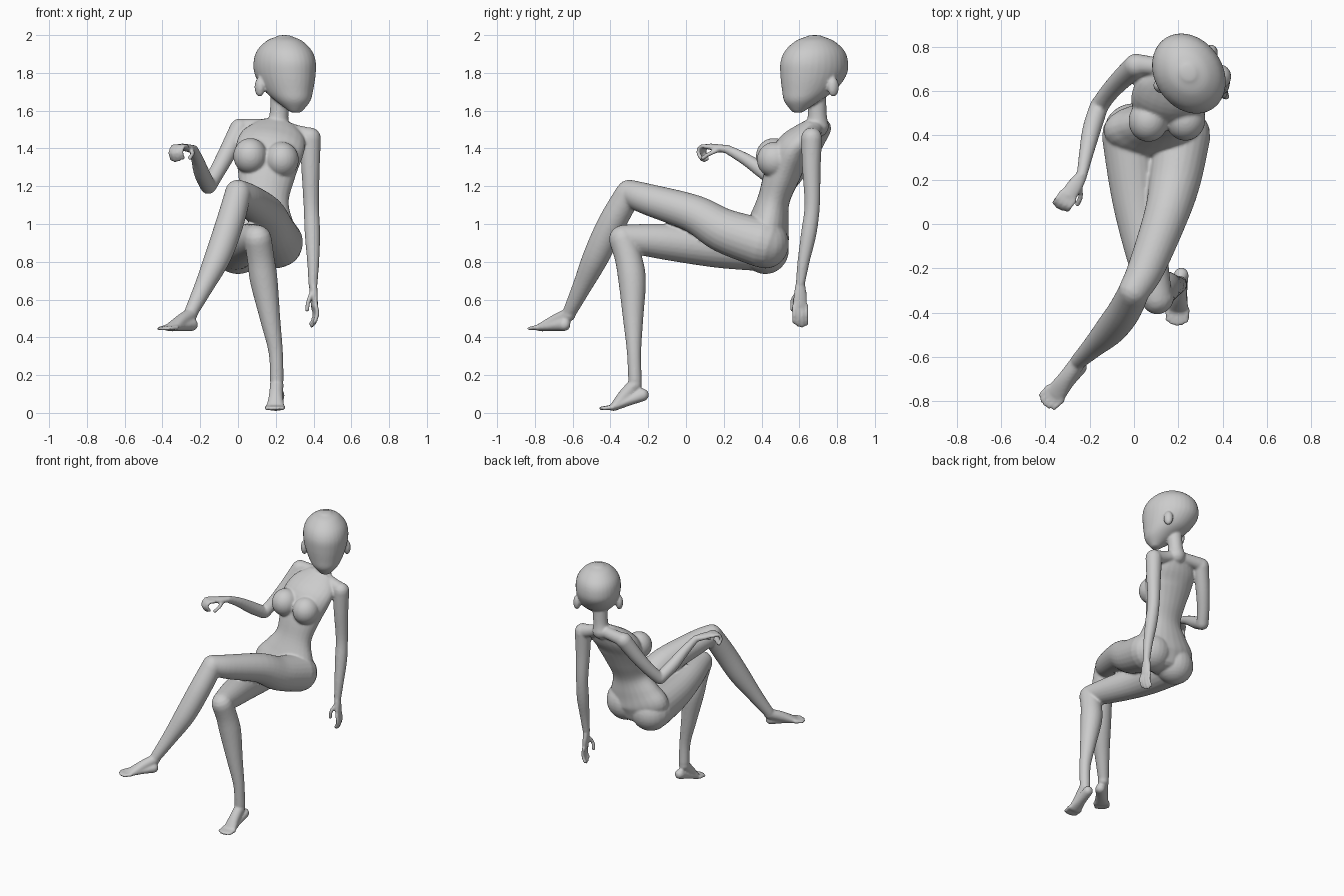
import bpy, bmesh, math
from mathutils import Vector as V, Matrix

bm = bmesh.new()
UP = V((0, 0, 1))


def catmull(p, steps):
    out = []
    for i in range(len(p) - 1):
        a, b, c, d = p[max(i - 1, 0)], p[i], p[i + 1], p[min(i + 2, len(p) - 1)]
        for s in range(steps):
            t = s / steps
            out.append([0.5 * (2 * q + (r - o) * t + (2 * o - 5 * q + 4 * r - w) * t * t
                        + (3 * q - o - 3 * r + w) * t ** 3) for o, q, r, w in zip(a, b, c, d)])
    return out + [list(p[-1])]


def tube(pts, side=(1, 0, 0), axis=None, cap=1.0, n=24, steps=5):
    """Rounded limb through (x, y, z, half width[, half depth]) points."""
    pts = catmull([tuple(p) if len(p) == 5 else (*p, p[3]) for p in pts], steps)
    c = [V(p[:3]) for p in pts]
    rings = []
    for i, p in enumerate(pts):
        t = axis or (c[min(i + 1, len(c) - 1)] - c[max(i - 1, 0)]).normalized()
        s = V(side)
        s = (s - t * s.dot(t)).normalized()
        rings.append((c[i], s, t.cross(s), p[3], p[4], t))
    def ends(r, sign):
        o, s, f, a, b, t = r
        return [(o + t * sign * cap * min(a, b) * math.sin(k), s, f,
                 a * math.cos(k), b * math.cos(k), t) for k in (0.4, 0.8, 1.2, 1.5)]
    rings = ends(rings[0], -1)[::-1] + rings + ends(rings[-1], 1)
    loops = [[bm.verts.new(o + s * a * math.cos(2 * math.pi * k / n) + f * b * math.sin(2 * math.pi * k / n))
              for k in range(n)] for o, s, f, a, b, t in rings]
    for l, m in zip(loops, loops[1:]):
        for k in range(n):
            bm.faces.new((l[k], l[(k + 1) % n], m[(k + 1) % n], m[k]))
    bm.faces.new(loops[0][::-1])
    bm.faces.new(loops[-1])


def ball(center, size, turn=0):
    m = Matrix.Translation(center) @ Matrix.Rotation(turn, 4, 'Z') @ Matrix.Diagonal((*size, 1))
    bmesh.ops.create_uvsphere(bm, u_segments=24, v_segments=16, radius=1, matrix=m)


def foot(ankle, heel, sole, fwd):
    ankle, heel, sole, fwd = V(ankle), V(heel), V(sole), V(fwd).normalized()
    side = fwd.cross(UP).normalized()
    tube([(*ankle, .036), (*ankle.lerp(sole, .5), .038, .034), (*sole, .048, .02)], side)
    tube([(*heel, .034), (*heel.lerp(sole, .5), .036, .026), (*sole, .05, .021)], side)
    for i in range(5):
        k = i - 2
        root = sole + side * k * .021
        tip = root + fwd * (.066 - .004 * k * k) - UP * .006
        tube([(*root, .014), (*root.lerp(tip, .6), .012), (*tip, .011)], side, n=10, steps=2)


def hand(wrist, knuckle, side, bends, thumb):
    wrist, knuckle, side = V(wrist), V(knuckle), V(side).normalized()
    tube([(*wrist, .026, .022), (*wrist.lerp(knuckle, .5), .036, .02), (*knuckle, .038, .016)], side, cap=.6)
    for i in range(4):
        root = knuckle + side * (i - 1.5) * .022
        size = (.95, 1.05, 1, .85)[i]
        tube([(*root, .013)] + [(*(root + V(b) * size), .0115) for b in bends], side, n=10, steps=3)
    tube([(*wrist.lerp(knuckle, .3), .016)] + [(*p, .0125) for p in thumb], side, n=10, steps=3)


# torso
tube([(.09, .42, .83, .17, .1), (.095, .42, .92, .235, .125), (.115, .44, 1.02, .19, .105),
      (.135, .465, 1.13, .135, .085), (.15, .505, 1.25, .15, .095), (.165, .56, 1.38, .18, .1),
      (.19, .63, 1.46, .17, .08), (.205, .68, 1.52, .11, .05)], cap=.5)
for x, y, z in ((.065, .465, 1.36), (.232, .47, 1.34)):
    ball((x, y, z), (.09, .095, .095))
ball((0, .42, .865), (.135, .125, .13))
ball((.195, .42, .895), (.14, .125, .13))

# shoulders and neck
tube([(.01, .72, 1.51, .048), (.1, .71, 1.515, .042), (.21, .69, 1.515, .042),
      (.3, .675, 1.485, .042), (.385, .665, 1.457, .052)], side=(0, 1, 0))
tube([(.21, .695, 1.52, .062), (.217, .695, 1.58, .05), (.225, .69, 1.7, .052)])

# head turned to its left
FWD, SIDE, MID = V((.56, -.83, 0)), V((.83, .56, 0)), V((.25, .675, 0))
tube([(*(MID + FWD * d + UP * z), a, b) for z, d, a, b in (
    (1.595, .1, .034, .03), (1.65, .075, .088, .095), (1.71, .03, .123, .15),
    (1.79, 0, .148, .187), (1.86, -.005, .152, .19), (1.92, -.008, .134, .164),
    (1.97, -.008, .088, .105), (1.992, -.008, .04, .045))], SIDE, axis=UP, cap=.2, n=32)
for s in (-1, 1):
    ball(MID + SIDE * s * .143 - FWD * .03 + UP * 1.725, (.025, .032, .052), math.atan2(.56, .83))

# crossed leg
tube([(.215, .4, .9, .13), (.185, .2, .965, .117), (.145, .04, 1.055, .1),
      (.055, -.2, 1.13, .083), (0, -.3, 1.165, .07)])
tube([(0, -.305, 1.16, .07), (-.045, -.395, 1, .074), (-.105, -.475, .83, .07),
      (-.18, -.55, .67, .051), (-.25, -.618, .53, .036)])
foot((-.25, -.62, .52), (-.245, -.645, .467), (-.355, -.765, .452), (-.7, -.72, 0))

# standing leg
tube([(-.02, .4, .875, .125), (0, .2, .88, .115), (.02, .05, .89, .105),
      (.06, -.15, .91, .092), (.1, -.325, .925, .072)])
tube([(.105, -.335, .92, .073), (.12, -.305, .82, .072), (.137, -.285, .7, .073),
      (.17, -.28, .5, .054), (.2, -.275, .32, .038), (.205, -.27, .17, .036)])
foot((.205, -.27, .15), (.213, -.23, .095), (.197, -.385, .03), (-.05, -1, 0))

# hanging arm
tube([(.383, .665, 1.455, .056), (.384, .664, 1.3, .049), (.388, .668, 1.1, .041),
      (.394, .65, .95, .041), (.398, .622, .8, .032), (.397, .605, .68, .024)])
hand((.397, .605, .68), (.405, .605, .565), (.25, -.97, 0),
     [(.008, 0, -.045), (0, 0, -.08), (-.012, 0, -.1)],
     [(.375, .565, .6), (.365, .565, .545)])

# raised arm
tube([(.01, .715, 1.505, .054), (-.06, .65, 1.37, .047), (-.115, .59, 1.27, .042),
      (-.155, .535, 1.2, .041)])
tube([(-.158, .53, 1.2, .042), (-.19, .43, 1.265, .042), (-.215, .32, 1.34, .033), (-.235, .22, 1.395, .024)])
hand((-.235, .22, 1.395), (-.298, .125, 1.41), (.83, -.56, 0),
     [(-.022, -.033, 0), (-.034, -.05, -.035), (-.025, -.033, -.07)],
     [(-.24, .13, 1.375), (-.255, .09, 1.35)])

bmesh.ops.recalc_face_normals(bm, faces=bm.faces)
mesh = bpy.data.meshes.new("seated_figure")
bm.to_mesh(mesh)
bm.free()
body = bpy.data.objects.new("seated_figure", mesh)
bpy.context.collection.objects.link(body)
bpy.context.view_layer.objects.active = body
body.select_set(True)

# fuse the parts into one smooth skin
fuse = body.modifiers.new("fuse", 'REMESH')
fuse.mode = 'VOXEL'
fuse.voxel_size = .0075
fuse.use_smooth_shade = True
soft = body.modifiers.new("soften", 'SMOOTH')
soft.factor = .5
soft.iterations = 6
for m in ("fuse", "soften"):
    bpy.ops.object.modifier_apply(modifier=m)
bpy.ops.object.shade_smooth()
